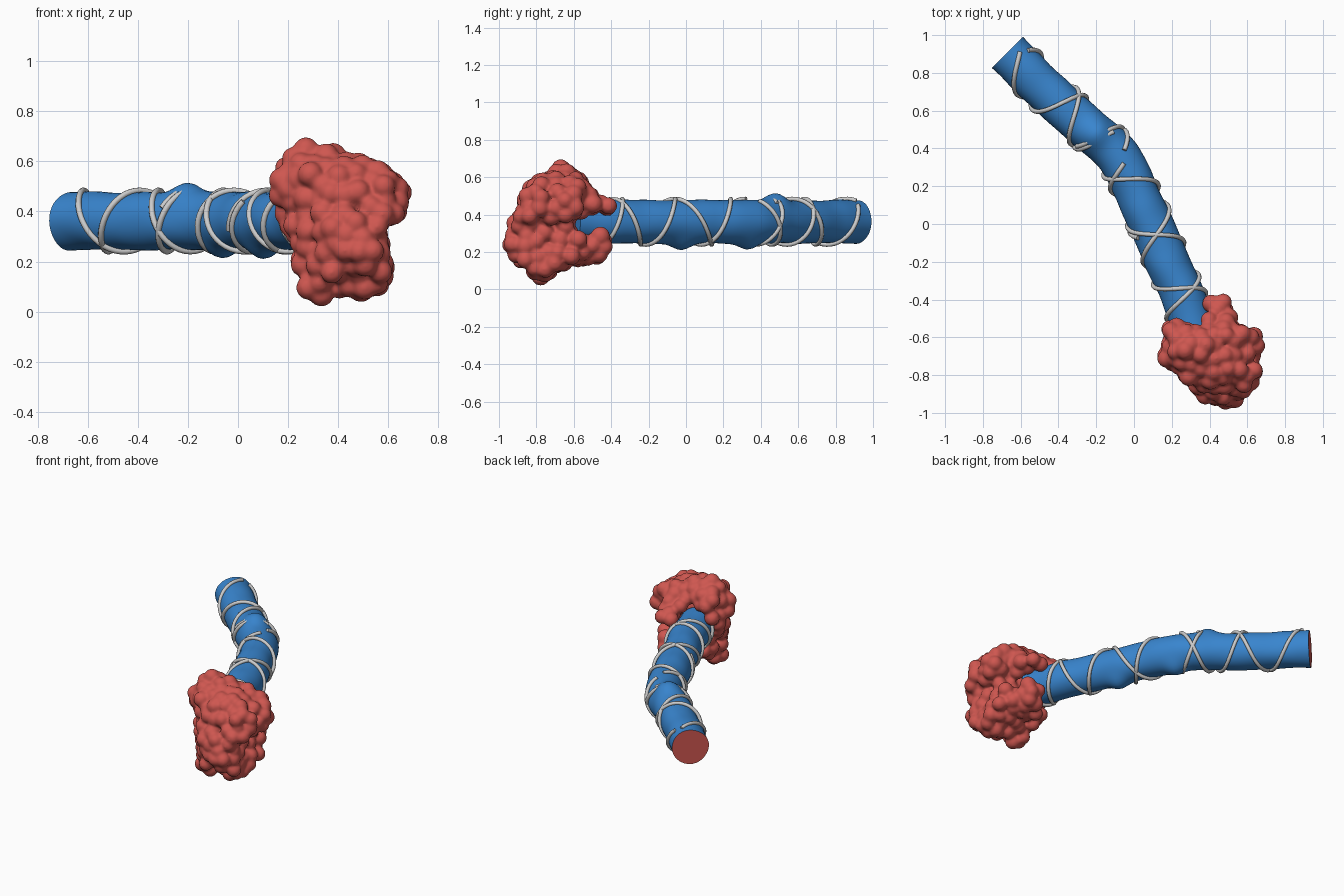
import bpy, bmesh, math, random
from mathutils import Vector, noise

if "Cube" in bpy.data.objects:
    bpy.data.objects.remove(bpy.data.objects["Cube"])

random.seed(4)
Z0, R = 0.362, 0.116
AXIS = [(-.67, .91), (-.44, .68), (-.25, .51), (-.08, .35), (.045, .1),
        (.17, -.18), (.265, -.4), (.33, -.6)]

def material(name, rgb):
    m = bpy.data.materials.new(name)
    m.diffuse_color = (*rgb, 1)
    m.use_nodes = True
    m.node_tree.nodes["Principled BSDF"].inputs["Base Color"].default_value = m.diffuse_color
    return m

red = material("red", (0.62, 0.095, 0.08))
blue = material("blue", (0.04, 0.235, 0.62))

def axis(t):
    """Smooth point along the bent centre line, t from 0 to 1."""
    p = [Vector((x, y, Z0)) for x, y in AXIS]
    p = [2 * p[0] - p[1]] + p + [2 * p[-1] - p[-2]]
    f = min(t, .99999) * (len(AXIS) - 1)
    i, u = int(f), f - int(f)
    a, b, c, d = p[i:i + 4]
    return .5 * (2 * b + (c - a) * u + (2 * a - 5 * b + 4 * c - d) * u * u
                 + (3 * b - a - 3 * c + d) * u ** 3)

def frame(t):
    d = (axis(min(1, t + .01)) - axis(max(0, t - .01))).normalized()
    side = d.cross(Vector((0, 0, 1))).normalized()
    return axis(t), side, side.cross(d)

def around(t, ang, r):
    c, s, u = frame(t)
    return c + r * (math.cos(ang) * s + math.sin(ang) * u)

def make(name, bm, mats=()):
    bmesh.ops.recalc_face_normals(bm, faces=bm.faces)
    me = bpy.data.meshes.new(name)
    bm.to_mesh(me)
    bm.free()
    ob = bpy.data.objects.new(name, me)
    bpy.context.collection.objects.link(ob)
    for m in mats:
        me.materials.append(m)
    bpy.context.view_layer.objects.active = ob
    for o in bpy.context.selected_objects:
        o.select_set(False)
    ob.select_set(True)
    return ob

# Tube: slightly lumpy sweep with a red end face
N, M = 40, 90
bm = bmesh.new()
rings = []
for i in range(M + 1):
    t = i / M
    ring = []
    for k in range(N):
        a = 2 * math.pi * k / N
        p = around(t, a, R)
        n = noise.noise(p * 7) * .007
        lump = sum(.035 * math.exp(-((p - Vector(q)).length / .065) ** 2)
                   for q in ((.1, -.03, .24), (-.06, .33, .24), (-.2, .48, .47)))
        ring.append(bm.verts.new(around(t, a, R + n + lump)))
    rings.append(ring)
for a, b in zip(rings, rings[1:]):
    for k in range(N):
        bm.faces.new((a[k], a[k - 1], b[k - 1], b[k]))
bm.faces.new(rings[0]).material_index = 1
bm.faces.new(rings[-1])
make("tube", bm, (blue, red))
bpy.ops.object.shade_smooth_by_angle(angle=math.radians(50))

# Coiled strands: two crossing helices broken into lengths
def strand(name, t0, t1, turns, phase, r=.012):
    cu = bpy.data.curves.new(name, 'CURVE')
    cu.dimensions = '3D'
    cu.bevel_depth, cu.bevel_resolution, cu.use_fill_caps = r, 2, True
    n = int(36 * abs(turns) * (t1 - t0)) + 2
    sp = cu.splines.new('POLY')
    sp.points.add(n - 1)
    for i in range(n):
        t = t0 + (t1 - t0) * i / (n - 1)
        sp.points[i].co = (*around(t, phase + 2 * math.pi * turns * t, R + .006), 1)
    ob = bpy.data.objects.new(name, cu)
    bpy.context.collection.objects.link(ob)

for i, (t0, t1) in enumerate(((.03, .36), (.30, .64), (.60, .97))):
    strand(f"right_hand_strand_{i + 1}", t0, t1, 6, 1.2 + .5 * i)
for i, (t0, t1) in enumerate(((.02, .42), (.45, .96))):
    strand(f"left_hand_strand_{i + 1}", t0, t1, -5, 2.6 + .6 * i)

# Head: bumps packed inside the front, side and top outlines
FRONT = [(.3, .7), (.2, .66), (.12, .57), (.12, .46), (.15, .35), (.2, .25), (.22, .1),
         (.3, .01), (.45, .03), (.58, .05), (.63, .15), (.6, .34), (.72, .37),
         (.74, .45), (.66, .53), (.59, .61), (.4, .66)]
SIDE = [(-.68, .7), (-.55, .63), (-.5, .54), (-.36, .49), (-.35, .4), (-.48, .39),
        (-.58, .37), (-.58, .32), (-.42, .33), (-.34, .25), (-.45, .14), (-.6, .12),
        (-.78, .01), (-.87, .1), (-.96, .15), (-.99, .25), (-.97, .35), (-.91, .45),
        (-.88, .56), (-.75, .64)]
TOP = [(.44, -.34), (.36, -.4), (.33, -.51), (.13, -.49), (.16, -.6), (.11, -.72),
       (.24, -.81), (.31, -.93), (.53, -1.0), (.6, -.93), (.66, -.86), (.74, -.77),
       (.67, -.71), (.72, -.6), (.67, -.55), (.56, -.53), (.51, -.38)]

def inside(poly, x, y):
    hit = False
    for (x1, y1), (x2, y2) in zip(poly, poly[1:] + poly[:1]):
        if (y1 > y) != (y2 > y) and x < x1 + (y - y1) / (y2 - y1) * (x2 - x1):
            hit = not hit
    return hit

def fits(poly, x, y, r):
    return all(inside(poly, x + r * math.cos(k * math.pi / 4), y + r * math.sin(k * math.pi / 4))
               for k in range(8))

BUMP = .05
spine = [axis(.7 + .01 * i) for i in range(31)]
centres = []
for _ in range(30000):
    p = Vector((random.uniform(.12, .73), random.uniform(-.98, -.36), random.uniform(.02, .69)))
    if min((p - q).length for q in spine) < R + .03 and p.y > -.62:
        continue
    e = ((p.x - .43) / .33) ** 2 + ((p.y + .67) / .33) ** 2 + ((p.z - .35) / .35) ** 2
    if e > 1.3 or any((p - q).length < .052 for q in centres):
        continue
    if fits(FRONT, p.x, p.z, .042) and fits(SIDE, p.y, p.z, .042) and fits(TOP, p.x, p.y, .042):
        centres.append(p)

bm = bmesh.new()
for p in centres:
    s = bmesh.ops.create_icosphere(bm, subdivisions=2, radius=BUMP * random.uniform(.92, 1.08))
    bmesh.ops.translate(bm, verts=s["verts"], vec=p)
head = make("bumpy_head", bm, (red,))
rm = head.modifiers.new("fuse", 'REMESH')
rm.mode, rm.voxel_size = 'VOXEL', .009
sm = head.modifiers.new("soften", 'SMOOTH')
sm.factor, sm.iterations = .5, 10
for m in ("fuse", "soften"):
    bpy.ops.object.modifier_apply(modifier=m)

# Keep only the outer skin of the head
bm = bmesh.new()
bm.from_mesh(head.data)
left, best = set(bm.verts), []
while left:
    stack = [left.pop()]
    part = list(stack)
    while stack:
        for e in stack.pop().link_edges:
            for v in e.verts:
                if v in left:
                    left.remove(v)
                    stack.append(v)
                    part.append(v)
    if len(part) > len(best):
        best = part
keep = set(best)
bmesh.ops.delete(bm, geom=[v for v in bm.verts if v not in keep], context='VERTS')
bm.to_mesh(head.data)
bm.free()
bpy.ops.object.shade_smooth()
